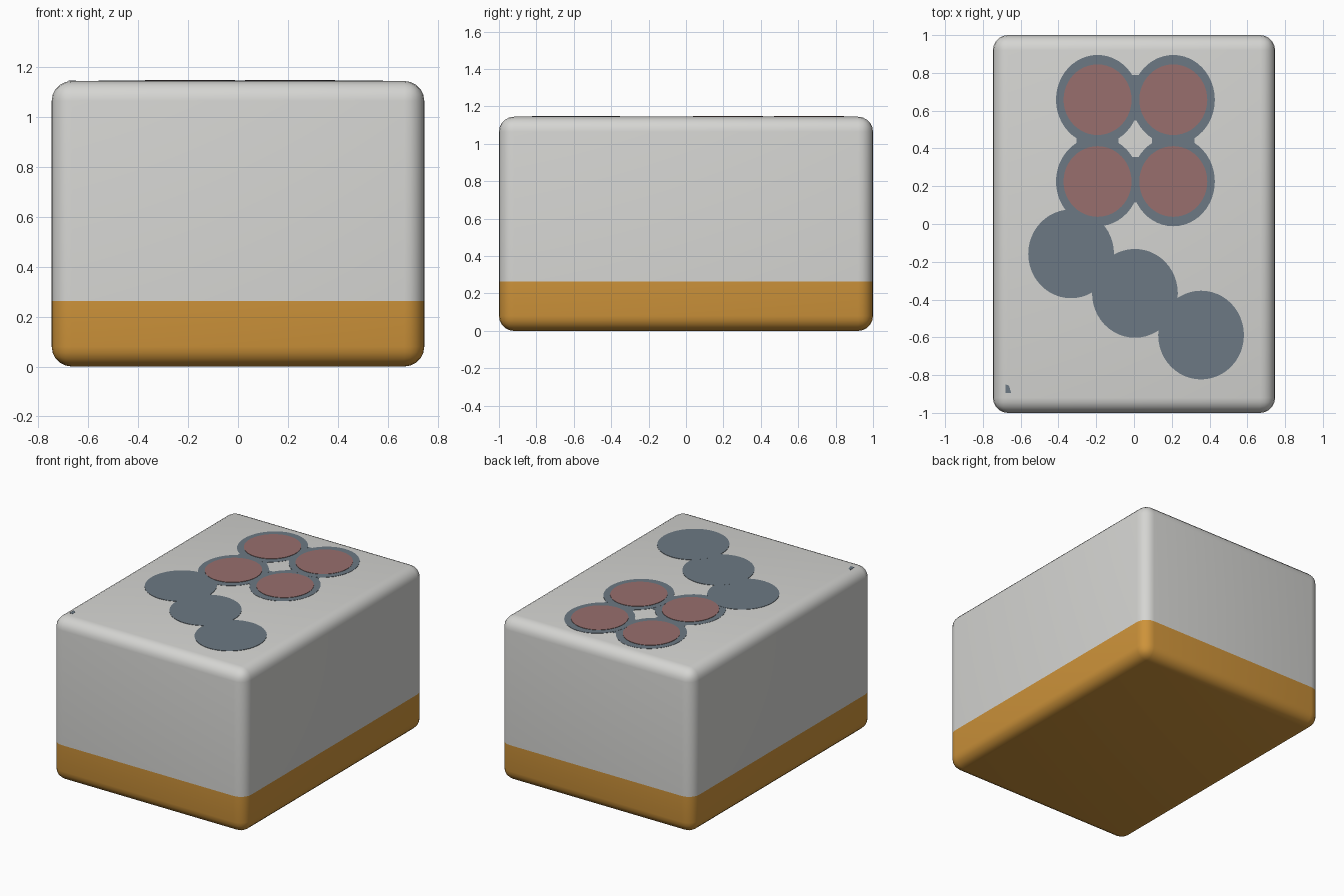
import bpy, bmesh, math

if "Cube" in bpy.data.objects:
    bpy.data.objects.remove(bpy.data.objects["Cube"])

W, D, H = 1.494, 2.0, 1.145      # overall size
SPLIT = 0.263                    # height of the coloured base band


def material(name, rgb):
    m = bpy.data.materials.new(name)
    m.diffuse_color = (*rgb, 1)
    m.use_nodes = True
    m.node_tree.nodes["Principled BSDF"].inputs["Base Color"].default_value = m.diffuse_color
    return m


grey = material("light grey", (0.665, 0.665, 0.645))
orange = material("orange", (0.61, 0.29, 0.042))
slate = material("slate", (0.15, 0.19, 0.227))
red = material("dusty red", (0.314, 0.159, 0.153))


def add_object(name, bm, mats):
    mesh = bpy.data.meshes.new(name)
    bm.to_mesh(mesh)
    bm.free()
    for m in mats:
        mesh.materials.append(m)
    ob = bpy.data.objects.new(name, mesh)
    bpy.context.collection.objects.link(ob)
    return ob


# Rounded block, cut at the band and coloured by height
bm = bmesh.new()
bmesh.ops.create_cube(bm, size=1)
for v in bm.verts:
    v.co = (v.co.x * W, v.co.y * D, (v.co.z + 0.5) * H)
bmesh.ops.bevel(bm, geom=bm.edges[:], offset=0.08, segments=5,
                profile=0.5, affect='EDGES')
bmesh.ops.bisect_plane(bm, geom=bm.verts[:] + bm.edges[:] + bm.faces[:],
                       plane_co=(0, 0, SPLIT), plane_no=(0, 0, 1))
for f in bm.faces:
    f.smooth = True
    f.material_index = int(f.calc_center_median().z < SPLIT)
block = add_object("block", bm, [grey, orange])


def plate(name, outline, top, mat):
    """Thin painted plate: outline extruded from just inside the block top."""
    bm = bmesh.new()
    face = bm.faces.new([bm.verts.new((x, y, H - 0.001)) for x, y in outline])
    ext = bmesh.ops.extrude_face_region(bm, geom=[face])
    for v in ext["geom"]:
        if isinstance(v, bmesh.types.BMVert):
            v.co.z = H + top
    bmesh.ops.recalc_face_normals(bm, faces=bm.faces[:])
    return add_object(name, bm, [mat])


def oval(x, y, rx, ry, n=48):
    return [(x + rx * math.cos(2 * math.pi * i / n),
             y + ry * math.sin(2 * math.pi * i / n)) for i in range(n)]


def rect(x, y, hx, hy):
    return [(x - hx, y - hy), (x + hx, y - hy), (x + hx, y + hy), (x - hx, y + hy)]


# Four red dots with slate rims
CX, CY = (-0.193, 0.208), (0.225, 0.658)
step = 0.0
for x in CX:
    for y in CY:
        step += 0.0002
        plate("dot_rim", oval(x, y, 0.22, 0.237), 0.001 + step, slate)
        plate("dot", oval(x, y, 0.18, 0.187), 0.004, red)

# Small bridges that fill the gaps between neighbouring rims
for y in CY:
    plate("side_bridge", rect(0.008, y + 0.01, 0.035, 0.12), 0.0006, slate)
for x in CX:
    plate("long_bridge", rect(x, 0.442, 0.112, 0.03), 0.0008, slate)

# Diagonal trail of three slate spots
for i, (x, y) in enumerate([(-0.333, -0.158), (0.005, -0.367), (0.355, -0.588)]):
    plate("trail_spot", oval(x, y, 0.227, 0.235), 0.0022 + 0.0002 * i, slate)

# Tiny corner fleck
plate("corner_fleck", [(-0.68, -0.895), (-0.65, -0.895), (-0.662, -0.855),
                       (-0.68, -0.85)], 0.001, slate)
